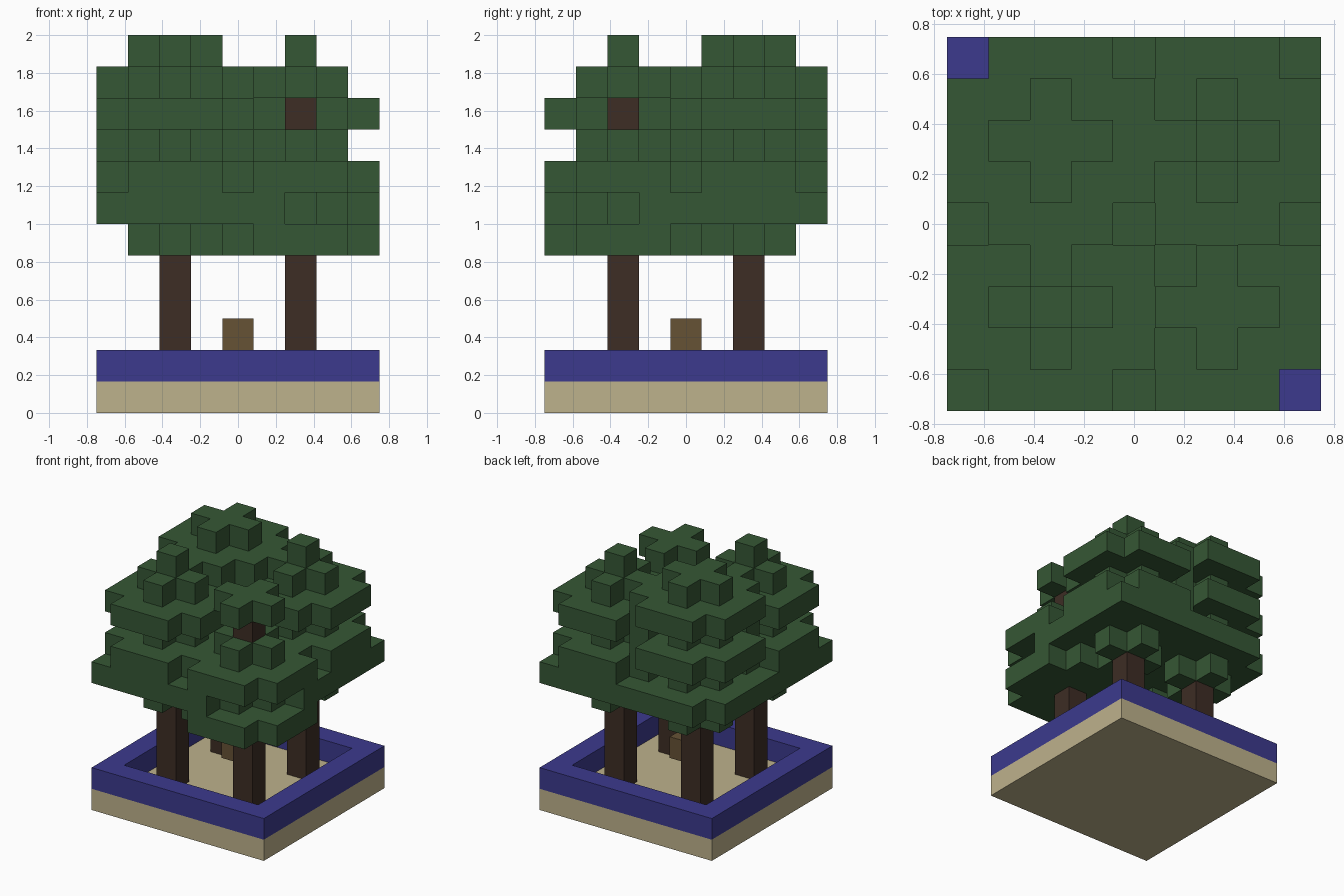
import bpy, bmesh
from mathutils import Vector

if "Cube" in bpy.data.objects:
    bpy.data.objects.remove(bpy.data.objects["Cube"], do_unlink=True)

N = 9            # blocks along each side
S = 1 / 6        # block size


def material(name, rgb):
    m = bpy.data.materials.new(name)
    m.use_nodes = True
    m.diffuse_color = (*rgb, 1)
    bsdf = m.node_tree.nodes["Principled BSDF"]
    bsdf.inputs["Base Color"].default_value = (*rgb, 1)
    bsdf.inputs["Roughness"].default_value = 0.9
    return m


LEAF = material("leaf green", (0.036, 0.095, 0.035))
BARK = material("dark bark", (0.047, 0.026, 0.018))
WOOD = material("light wood", (0.133, 0.084, 0.036))
SAND = material("sand", (0.515, 0.445, 0.262))
BLUE = material("blue", (0.045, 0.042, 0.27))


def blocks(name, cells, mat):
    """Outer shell of a set of unit blocks, as one flat-shaded object."""
    cells = set(cells)
    bm = bmesh.new()
    for cell in cells:
        for axis in range(3):
            for side in (0, 1):
                step = [0, 0, 0]
                step[axis] = 2 * side - 1
                if tuple(c + s for c, s in zip(cell, step)) in cells:
                    continue
                # four corners of the exposed face, wound outwards
                ring = [(0, 0), (1, 0), (1, 1), (0, 1)]
                corners = []
                for a, b in ring if side else ring[::-1]:
                    p = list(cell)
                    p[axis] += side
                    p[(axis + 1) % 3] += a
                    p[(axis + 2) % 3] += b
                    corners.append(bm.verts.new(
                        Vector((p[0] - N / 2, p[1] - N / 2, p[2])) * S))
                bm.faces.new(corners)
    bmesh.ops.remove_doubles(bm, verts=bm.verts, dist=S / 100)
    mesh = bpy.data.meshes.new(name)
    bm.to_mesh(mesh)
    bm.free()
    mesh.materials.append(mat)
    obj = bpy.data.objects.new(name, mesh)
    bpy.context.collection.objects.link(obj)
    return obj


def layer(cx, cy, z, r):
    """Square of blocks without its corners, clipped to the plot."""
    return {(x, y, z)
            for x in range(max(cx - r, 0), min(cx + r + 1, N))
            for y in range(max(cy - r, 0), min(cy + r + 1, N))
            if r == 0 or abs(x - cx) < r or abs(y - cy) < r}


# Sand slab, blue rim and hanging block in the middle
plot = [(x, y) for x in range(N) for y in range(N)]
blocks("sand_base", [(x, y, 0) for x, y in plot], SAND)
blocks("blue_rim", [(x, y, 1) for x, y in plot
                    if {x, y} & {0, N - 1}], BLUE)
blocks("centre_block", [(4, 4, 2)], WOOD)

# Four trees: leaf radius of each layer, from the lowest up
LOWEST, TRUNK_TOP = 5, 10
trees = {
    "front_right": (2, 2, (1, 3, 2, 1, 2, 1, 0)),
    "back_left": (6, 6, (1, 3, 2, 1, 2, 1, 0)),
    "back_right": (2, 6, (1, 2, 1, 2, 1, 2, 1)),
    "front_left": (6, 2, (2, 1, 2, 1, 0, 1)),
}
trunks, leaves = set(), set()
for name, (cx, cy, radii) in trees.items():
    trunk = {(cx, cy, z) for z in range(1, TRUNK_TOP)}
    blocks(name + "_trunk", trunk, BARK)
    trunks |= trunk
    for i, r in enumerate(radii):
        leaves |= layer(cx, cy, LOWEST + i, r)
blocks("leaf_canopy", leaves - trunks, LEAF)
